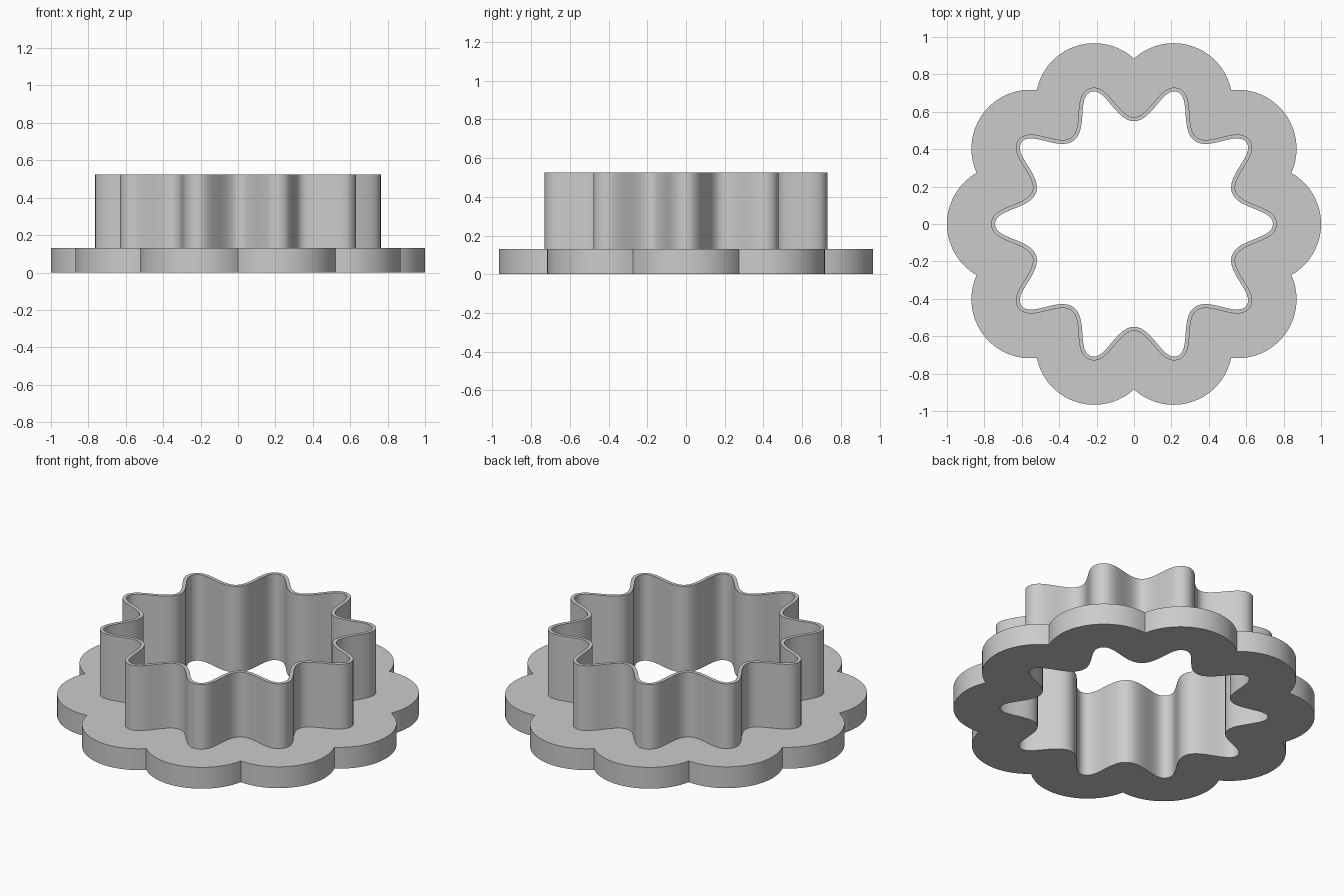
import bpy, bmesh
from math import sin, cos, pi, sqrt, atan2, radians
from mathutils import Vector, Matrix
from mathutils.geometry import interpolate_bezier

if "Cube" in bpy.data.objects:
    bpy.data.objects.remove(bpy.data.objects["Cube"])

LOBES = 10
HALF = pi / LOBES
STEPS = 16                        # segments per half lobe
TIP_R, VALLEY_R = 0.743, 0.55     # opening radius at lobe tips and valleys
WALL = 0.021
BASE_TOP, WALL_TOP = 0.13, 0.525
LOBE_D, LOBE_R = 0.685, 0.315     # scallop circles of the base

grey = bpy.data.materials.new("light grey")
grey.use_nodes = True
grey.diffuse_color = (0.6, 0.6, 0.6, 1)
grey.node_tree.nodes["Principled BSDF"].inputs["Base Color"].default_value = (0.6, 0.6, 0.6, 1)


def wavy_profile():
    """Closed wavy outline: one curved half lobe, mirrored and repeated."""
    tip = Vector((TIP_R, 0))
    valley = Vector((cos(HALF), sin(HALF))) * VALLEY_R
    along = Vector((-sin(HALF), cos(HALF)))
    half = [p.to_2d() for p in interpolate_bezier(
        tip, tip + Vector((0, 0.082)), valley - along * 0.0985, valley, STEPS + 1)]
    lobe = [Vector((p.x, -p.y)) for p in half[:0:-1]] + half[:-1]
    return [Matrix.Rotation(2 * HALF * k, 2) @ p for k in range(LOBES) for p in lobe]


def offset(points, distance):
    """Push a closed outline outward along its normals."""
    out = []
    for i, p in enumerate(points):
        t = (points[(i + 1) % len(points)] - points[i - 1]).normalized()
        out.append(p + Vector((t.y, -t.x)) * distance)
    return out


def scallop(p):
    """Point on the scalloped rim in the same direction as p."""
    angle = atan2(p.y, p.x)
    a = (angle + HALF) % (2 * HALF) - HALF
    r = LOBE_D * cos(a) + sqrt(LOBE_R ** 2 - (LOBE_D * sin(a)) ** 2)
    return Vector((cos(angle), sin(angle))) * r


def ring(name, inner, outer, z0, z1, closed_bottom=True):
    """Solid ring between two matching outlines."""
    bm = bmesh.new()
    loops = [[bm.verts.new((p.x, p.y, z)) for p in pts]
             for pts, z in ((inner, z0), (outer, z0), (outer, z1), (inner, z1))]
    n = len(inner)
    for k in range(4):
        if k == 0 and not closed_bottom:
            continue
        a, b = loops[k], loops[(k + 1) % 4]
        for i in range(n):
            j = (i + 1) % n
            bm.faces.new((a[i], a[j], b[j], b[i]))
    mesh = bpy.data.meshes.new(name)
    bm.to_mesh(mesh)
    bm.free()
    mesh.materials.append(grey)
    obj = bpy.data.objects.new(name, mesh)
    bpy.context.collection.objects.link(obj)
    bpy.ops.object.select_all(action='DESELECT')
    obj.select_set(True)
    bpy.context.view_layer.objects.active = obj
    bpy.ops.object.shade_smooth_by_angle(angle=radians(30))
    return obj


opening = wavy_profile()

# Scalloped flange with the wavy opening
ring("base_flange", opening, [scallop(p) for p in opening], 0, BASE_TOP)

# Thin wavy wall standing on the flange
ring("wavy_wall", opening, offset(opening, WALL), BASE_TOP, WALL_TOP, closed_bottom=False)
